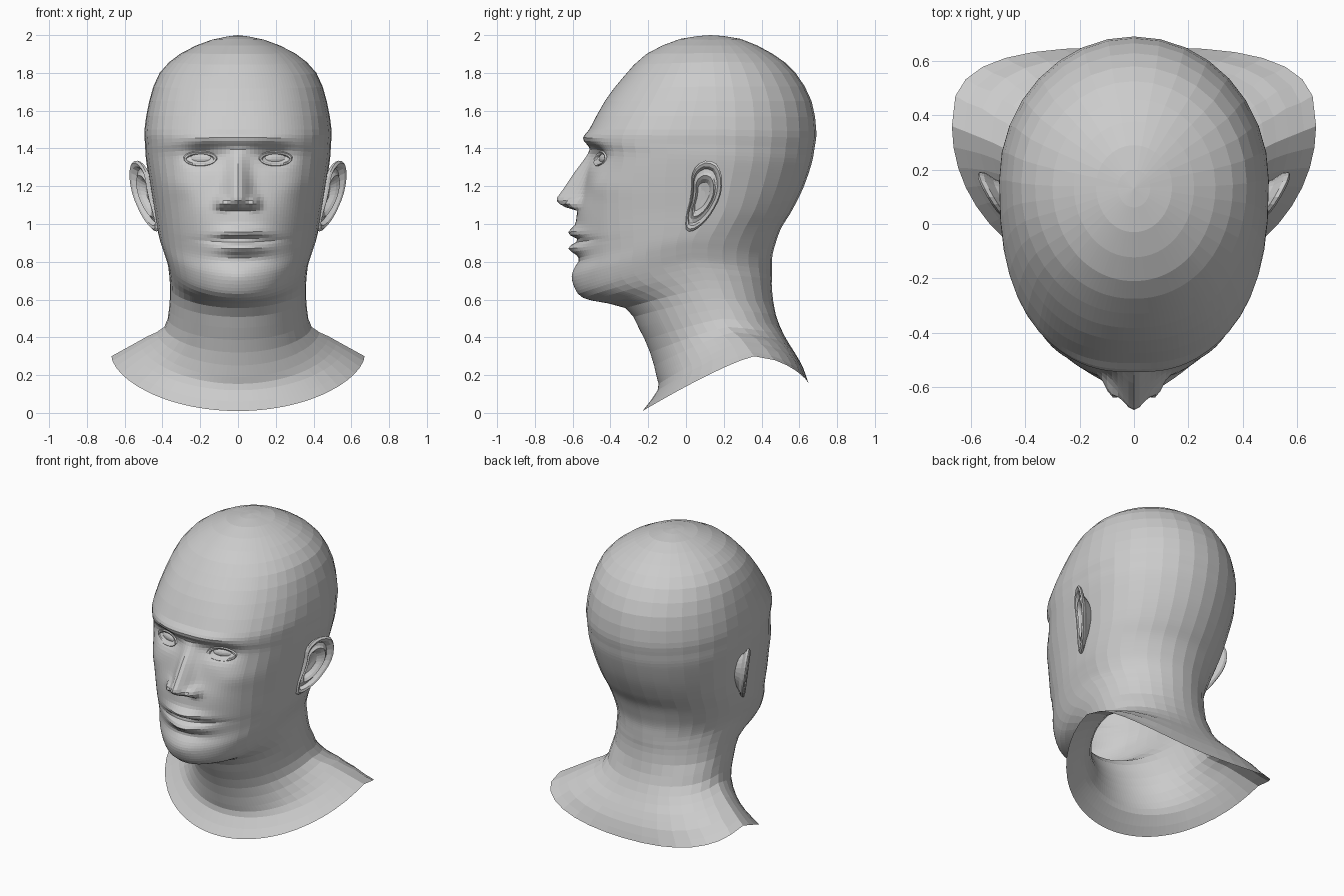
import bpy, bmesh, math
from mathutils import Vector
from mathutils.bvhtree import BVHTree

cube = bpy.data.objects.get("Cube")
if cube:
    bpy.data.objects.remove(cube, do_unlink=True)

skin = bpy.data.materials.new("plain_grey")
skin.use_nodes = True
grey = (0.6, 0.6, 0.6, 1)
skin.diffuse_color = grey
skin.node_tree.nodes["Principled BSDF"].inputs["Base Color"].default_value = grey


def finish(name, bm):
    """Turn a bmesh into a flat shaded object."""
    bmesh.ops.remove_doubles(bm, verts=bm.verts, dist=0.0002)
    bmesh.ops.recalc_face_normals(bm, faces=bm.faces)
    mesh = bpy.data.meshes.new(name)
    bm.to_mesh(mesh)
    bm.free()
    mesh.materials.append(skin)
    obj = bpy.data.objects.new(name, mesh)
    bpy.context.collection.objects.link(obj)
    return obj


def loft(rings, cap=False):
    """Skin a list of closed rings of points."""
    bm = bmesh.new()
    rows = [[bm.verts.new(p) for p in ring] for ring in rings]
    n = len(rows[0])
    for a, b in zip(rows, rows[1:]):
        for i in range(n):
            j = (i + 1) % n
            bm.faces.new((a[i], a[j], b[j], b[i]))
    if cap:
        bm.faces.new(rows[-1])
    return bm


def catmull(a, b, c, d, t):
    return [0.5 * (2 * q + (r - p) * t + (2 * p - 5 * q + 4 * r - s) * t * t
                   + (3 * q - p - 3 * r + s) * t ** 3)
            for p, q, r, s in zip(a, b, c, d)]


def bell(d, size):
    return math.exp(-(d / size) ** 2)


def ramp(points, z):
    """Piecewise linear height, zero outside the points."""
    for (a, u), (b, v) in zip(points, points[1:]):
        if a <= z <= b:
            return u + (v - u) * (z - a) / (b - a)
    return 0


# Key sections: front (y, z), side (x, y, z), back (y, z)
skull = [
    (.13, 2, 0, .13, 2, .13, 2),
    (-.03, 1.98, .14, .14, 1.975, .29, 1.98),
    (-.21, 1.9, .3, .14, 1.905, .46, 1.9),
    (-.33, 1.78, .415, .15, 1.8, .58, 1.8),
    (-.43, 1.65, .47, .16, 1.65, .665, 1.65),
    (-.51, 1.5, .495, .16, 1.5, .69, 1.49),
    (-.525, 1.44, .492, .16, 1.42, .68, 1.4),
    (-.505, 1.37, .487, .16, 1.34, .665, 1.32),
    (-.54, 1.2, .465, .14, 1.2, .62, 1.19),
    (-.575, 1.07, .445, .12, 1.08, .56, 1.07),
    (-.585, .94, .43, .08, .99, .505, .98),
]
jaw_and_neck = [
    (-.575, .82, .415, .04, .92, .475, .9),
    (-.595, .72, .395, .03, .86, .457, .83),
    (-.57, .63, .375, .04, .8, .455, .76),
    (-.5, .595, .365, .08, .74, .455, .71),
    (-.32, .555, .36, .12, .66, .455, .65),
    (-.25, .45, .365, .17, .55, .475, .52),
    (-.19, .32, .39, .22, .455, .52, .41),
    (-.155, .19, .48, .28, .405, .575, .32),
    (-.15, .12, .57, .32, .355, .62, .24),
    (-.23, .01, .67, .36, .3, .65, .15),
]
keys = skull + jaw_and_neck
nose_height = [(1.07, 0), (1.095, .09), (1.13, .13), (1.28, .065), (1.4, 0)]
mouth_x = 0.025


def face_relief(x, z):
    """Forward bulge of the facial features."""
    ax = abs(x)
    out = ramp(nose_height, z) * bell(x, 0.04 + 0.1 * max(0, 1.4 - z))
    out += 0.05 * bell(ax - 0.085, 0.03) * bell(z - 1.11, 0.03)      # nostril wings
    out -= 0.05 * bell(ax - 0.19, 0.09) * bell(z - 1.36, 0.05)       # eye sockets
    out += 0.02 * bell(z - 1.455, 0.03) * math.exp(-(x / 0.26) ** 4)  # brow
    out += 0.015 * bell(ax - 0.3, 0.09) * bell(z - 1.2, 0.07)        # cheekbones
    m = x - mouth_x
    out += 0.04 * bell(m, 0.12) * bell(z - 0.955, 0.028)             # upper lip
    out += 0.045 * bell(m, 0.12) * bell(z - 0.87, 0.028)             # lower lip
    out -= 0.025 * bell(m, 0.16) * bell(z - 0.915, 0.014)            # mouth line
    out -= 0.012 * bell(m, 0.12) * bell(z - 0.81, 0.025)             # crease
    out += 0.01 * bell(x, 0.1) * bell(z - 0.72, 0.06)                # chin
    return out


# Column angles, closest together across the face
half = ([2.5 * i for i in range(18)] + [45 + 7.5 * i for i in range(6)]
        + [90 + 11.25 * i for i in range(9)])
angles = [math.radians(a) for a in half + [-a for a in half[-2:0:-1]]]


def section(row, flare):
    yf, zf, w, ys, zs, yb, zb = row
    front_n = 2 + 0.6 * bell(zf - 1.35, 0.35)
    ring = []
    for a in angles:
        s, c = math.sin(a), math.cos(a)
        n, y_end, z_end = (front_n, yf, zf) if c >= 0 else (2 + flare, yb, zb)
        reach = max(0, 1 - abs(s) ** n) ** (1 / n)
        x = w * s
        y = ys + (y_end - ys) * reach
        z = zs + (z_end - zs) * abs(c) ** 1.2
        if c > 0 and 0.6 < z < 1.6:
            y -= face_relief(x, z) * min(1, c * 2)
        ring.append((x, y, z))
    return ring


# Head and neck, open at the collar
rings = []
last = len(keys) - 1
for i in range(last):
    a, b = keys[i], keys[i + 1]
    steps = 2
    if 0.6 < a[1] < 1.55:
        steps = max(2, round((a[1] - b[1]) / 0.018))
    for k in range(steps):
        row = catmull(keys[max(i - 1, 0)], a, b, keys[min(i + 2, last)], k / steps)
        rings.append(section(row, max(0, i - 15) * 0.2))
rings.append(section(keys[-1], 1))
head_bm = loft(rings)
head_bm.normal_update()
tree = BVHTree.FromBMesh(head_bm)
finish("head_and_neck", head_bm)


def face_y(x, z):
    return tree.ray_cast(Vector((x, -2, z)), Vector((0, 1, 0)))[0].y


# Ears: outline (y, z), then nested rings (scale, outward offset)
outline = [(.05, 1.3), (.1, 1.335), (.16, 1.32), (.19, 1.25), (.185, 1.16),
           (.15, 1.08), (.1, 1.01), (.04, .965), (0, .97), (0, 1.04),
           (.02, 1.12), (.03, 1.2), (.03, 1.25)]
count = len(outline)
smooth = [catmull(*[outline[(i + k - 1) % count] for k in range(4)], t)
          for i in range(count) for t in (0, 0.5)]
ear_rings = [(.5, -.1), (.75, -.035), (.97, -.015), (1, 0), (.93, .01),
             (.84, .005), (.76, -.018), (.66, -.012), (.58, 0), (.48, -.012),
             (.38, -.035), (.15, -.04)]
for side, label in ((1, "left"), (-1, "right")):
    rings = []
    for scale, off in ear_rings:
        ring = []
        for py, pz in smooth:
            y = 0.085 + (py - 0.085) * scale
            z = 1.15 + (pz - 1.15) * scale
            ring.append((side * (0.45 + y * 0.55 + (z - 1.15) * 0.15 + off), y, z))
        rings.append(ring)
    finish(label + "_ear", loft(rings, cap=True))

# Eyes with lids
eye_x, eye_z = 0.2, 1.345
y_in, y_mid, y_out = (face_y(eye_x + d, eye_z) for d in (-0.08, 0, 0.08))
turn = (y_out - y_in) / 0.16
for side, label in ((1, "left"), (-1, "right")):
    bm = bmesh.new()
    bmesh.ops.create_uvsphere(bm, u_segments=20, v_segments=12, radius=1)
    for v in bm.verts:
        dx = v.co.x * 0.078
        v.co = (side * (eye_x + dx), y_mid + 0.018 + dx * turn + v.co.y * 0.034,
                eye_z + v.co.z * 0.033)
    finish(label + "_eyeball", bm)

    rings = []
    for i in range(24):
        a = i * math.tau / 24
        thick = 0.011 if math.sin(a) > 0 else 0.007
        ring = []
        for k in range(6):
            b = k * math.tau / 6
            grow = thick * math.cos(b)
            dx = (0.08 + grow) * math.cos(a)
            dz = (0.032 + grow) * math.sin(a)
            y = face_y(eye_x + dx, eye_z + dz) + thick * math.sin(b)
            ring.append((side * (eye_x + dx), y, eye_z + dz))
        rings.append(ring)
    finish(label + "_eyelids", loft(rings + rings[:1]))
